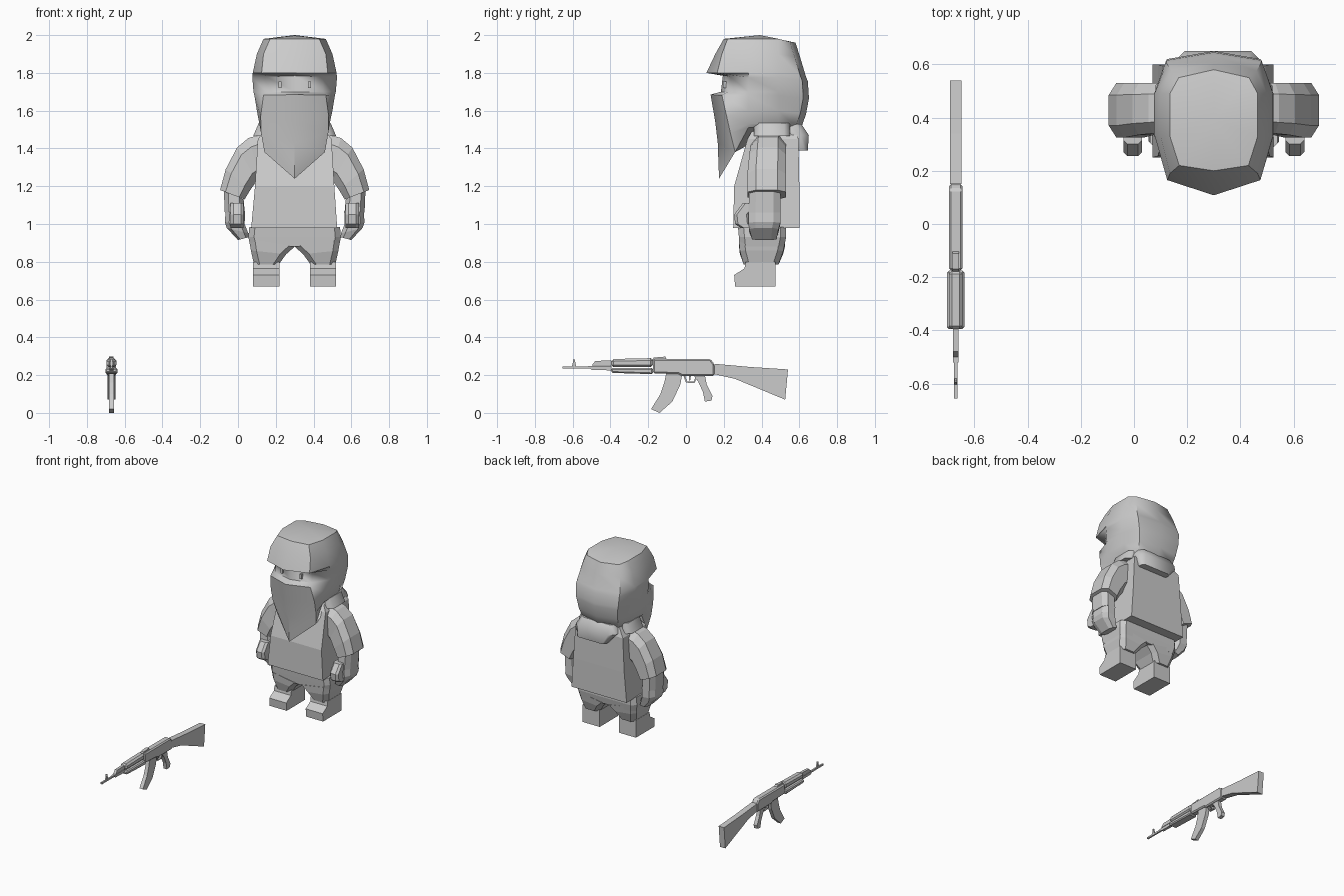
import bpy, bmesh, math

CX = 0.30    # figure centre
GX = -0.67   # rifle centre

grey = bpy.data.materials.new("light_grey")
grey.diffuse_color = (0.6, 0.6, 0.6, 1)


def finish(name, bm, angle=None):
    bmesh.ops.recalc_face_normals(bm, faces=bm.faces[:])
    me = bpy.data.meshes.new(name)
    bm.to_mesh(me)
    bm.free()
    me.materials.append(grey)
    ob = bpy.data.objects.new(name, me)
    bpy.context.collection.objects.link(ob)
    if angle:
        bpy.ops.object.select_all(action='DESELECT')
        bpy.context.view_layer.objects.active = ob
        ob.select_set(True)
        bpy.ops.object.shade_smooth_by_angle(angle=math.radians(angle))
    return ob


def loft(name, rings, apex=None, angle=None):
    """Skin closed rings of equal length; apex is an optional first point."""
    bm = bmesh.new()
    rows = [[bm.verts.new(p) for p in r] for r in rings]
    n = len(rows[0])
    for a, b in zip(rows, rows[1:]):
        for i in range(n):
            j = (i + 1) % n
            bm.faces.new((a[i], a[j], b[j], b[i]))
    if apex:
        top = bm.verts.new(apex)
        for i in range(n):
            bm.faces.new((top, rows[0][i], rows[0][(i + 1) % n]))
    else:
        bm.faces.new(rows[0])
    bm.faces.new(rows[-1])
    return finish(name, bm, angle)


def rect(x0, x1, y0, y1, z, c=0.0):
    """Horizontal rectangle ring, corners chamfered by c."""
    if not c:
        return [(x0, y0, z), (x1, y0, z), (x1, y1, z), (x0, y1, z)]
    return [(x0 + c, y0, z), (x1 - c, y0, z), (x1, y0 + c, z), (x1, y1 - c, z),
            (x1 - c, y1, z), (x0 + c, y1, z), (x0, y1 - c, z), (x0, y0 + c, z)]


def slab(name, profile, half, edge=0.0):
    """Side profile in (y, z), extruded across the rifle, optionally bevelled."""
    ob = loft(name, [[(GX + s * half, y, z) for y, z in profile] for s in (-1, 1)])
    if edge:
        mod = ob.modifiers.new("edge", 'BEVEL')
        mod.width, mod.segments = edge, 1
    return ob


# ---- hooded head ----
def head_ring(z, corner, side, front, front_corner, back, drop):
    """Mirrored ten-sided ring; drop lowers the front (the pointed veil)."""
    pts = [(0, front, z - drop), (corner, front_corner, z - drop * .48),
           (side, .33, z), (side, .49, z), (side * .8, back - .03, z - .015), (0, back, z - .02)]
    return ([(CX + w, y, h) for w, y, h in pts]
            + [(CX - w, y, h) for w, y, h in pts[-2:0:-1]])


# height, corner half width, side half width, front, front corner, back, drop
head = [
    (1.98, .13, .165, .20, .22, .58, 0),
    (1.90, .165, .20, .155, .19, .605, 0),
    (1.80, .175, .222, .108, .165, .635, 0),        # brim
    (1.775, .15, .224, .195, .235, .645, -.01),     # eye slit
    (1.70, .15, .218, .185, .225, .65, 0),
    (1.68, .165, .213, .13, .19, .65, -.005),       # veil edge
    (1.60, .18, .20, .155, .215, .635, .06),
    (1.53, .178, .185, .168, .235, .61, .10),
    (1.51, .16, .165, .175, .26, .585, .27),        # veil tip
]
loft("hooded_head", [head_ring(*r) for r in head], apex=(CX, .39, 2.0), angle=50)

# eyes in the slit
for s in (-1, 1):
    x = CX + s * .078
    loft("eye", [rect(x - .008, x + .008, .195, .23, z) for z in (1.72, 1.755)])

# scarf knot hanging behind the neck, with side tails
loft("scarf_tail", [rect(.17, .45, .50, .61, 1.53, .03), rect(.15, .48, .52, .65, 1.47, .04),
                    rect(.22, .46, .58, .645, 1.39, .02)], angle=50)
for s in (-1, 1):
    loft("scarf_side", [[(CX + s * x, y, h) for x, y, h in rect(.13, w, .36, .55, z, .03)]
                        for w, z in ((.19, 1.535), (.22, 1.465))], angle=50)

# ---- torso and trousers ----
loft("torso", [rect(.07, .525, .25, .60, .98), rect(.09, .51, .255, .60, 1.20),
               rect(.105, .495, .325, .595, 1.45), rect(.15, .45, .36, .57, 1.51)])
loft("trouser_seat", [rect(.06, .54, .275, .53, .985, .03), rect(.055, .545, .28, .53, .93, .03),
                      rect(.065, .535, .285, .52, .88, .03)])

for s in (-1, 1):
    def side(pts):
        return [(CX + s * w, y, z) for w, y, z in pts]

    def leg_ring(i, o, y0, y1, zi, zo):
        return side([(x, y, zi + (zo - zi) * (x - i) / (o - i))
                     for x, y, _ in rect(i, o, y0, y1, 0, .03)])

    # trouser leg, ankle and boot
    loft("trouser_leg", [leg_ring(.0, .24, .28, .525, .88, .92),
                         leg_ring(.045, .232, .285, .515, .84, .86),
                         leg_ring(.085, .215, .305, .49, .785, .785)])
    loft("boot", [side(rect(.08, .22, y, .475, z)) for y, z in
                  ((.26, .67), (.255, .73), (.31, .765), (.315, .80))])

    # arm sections run from an inner to an outer edge
    def section(xi, zi, xo, zo, y0, y1):
        return side([(xi + (xo - xi) * t - CX, y0 + (y1 - y0) * u, zi + (zo - zi) * t)
                     for t, u, _ in rect(0, 1, 0, 1, 0, .22)])

    loft("sleeve", [section(.43, 1.28, .46, 1.48, .35, .53),
                    section(.48, 1.24, .545, 1.455, .34, .53),
                    section(.50, 1.23, .605, 1.405, .335, .53),
                    section(.535, 1.18, .665, 1.29, .325, .53),
                    section(.565, 1.13, .695, 1.18, .325, .53)])
    # forearm, fist and thumb
    loft("forearm", [section(.57, 1.13, .675, 1.18, .335, .50),
                     section(.565, 1.07, .67, 1.06, .33, .50)])
    loft("hand", [section(.562, 1.07, .665, 1.07, .33, .50),
                  section(.565, 1.00, .67, 1.01, .33, .50),
                  section(.545, .95, .66, .98, .335, .49),
                  section(.545, .93, .60, .915, .35, .48)])
    loft("thumb", [side(rect(.27, .34, y, y + .08, z, .015))
                   for z, y in ((1.11, .30), (1.05, .255), (1.0, .26), (.98, .29))])

# ---- rifle ----
slab("stock", [(.15, .26), (.34, .243), (.54, .23), (.525, .07), (.26, .18), (.15, .205)], .022)
slab("receiver", [(-.175, .285), (.13, .285), (.15, .258), (.15, .195), (-.02, .195),
                  (-.04, .205), (-.175, .21)], .025, .008)
slab("rear_sight", [(-.18, .28), (-.17, .293), (-.11, .298), (-.10, .28)], .012)
slab("upper_handguard", [(-.395, .285), (-.175, .29), (-.175, .242), (-.395, .242)], .026, .012)
slab("lower_handguard", [(-.395, .238), (-.175, .238), (-.175, .205), (-.395, .212)], .032, .007)
slab("gas_tube", [(-.48, .275), (-.395, .278), (-.395, .25), (-.50, .25)], .01)
slab("barrel_block", [(-.52, .247), (-.395, .247), (-.395, .225), (-.50, .228)], .01)
slab("barrel", [(-.655, .246), (-.395, .246), (-.395, .234), (-.655, .234)], .006)
slab("front_sight", [(-.605, .24), (-.595, .285), (-.59, .285), (-.58, .24)], .005)
slab("magazine", [(-.105, .21), (-.02, .205), (-.03, .15), (-.072, .06), (-.14, 0),
                  (-.185, .02), (-.135, .10), (-.115, .16)], .014)
slab("pistol_grip", [(.04, .20), (.10, .20), (.11, .15), (.14, .09), (.135, .065),
                     (.10, .06), (.09, .11), (.065, .165)], .014)
slab("trigger_guard", [(-.015, .20), (.0, .16), (.045, .158), (.06, .19), (.05, .19),
                       (.042, .165), (.005, .167), (-.005, .20)], .007)
slab("trigger", [(.015, .20), (.027, .20), (.022, .172), (.016, .172)], .004)
